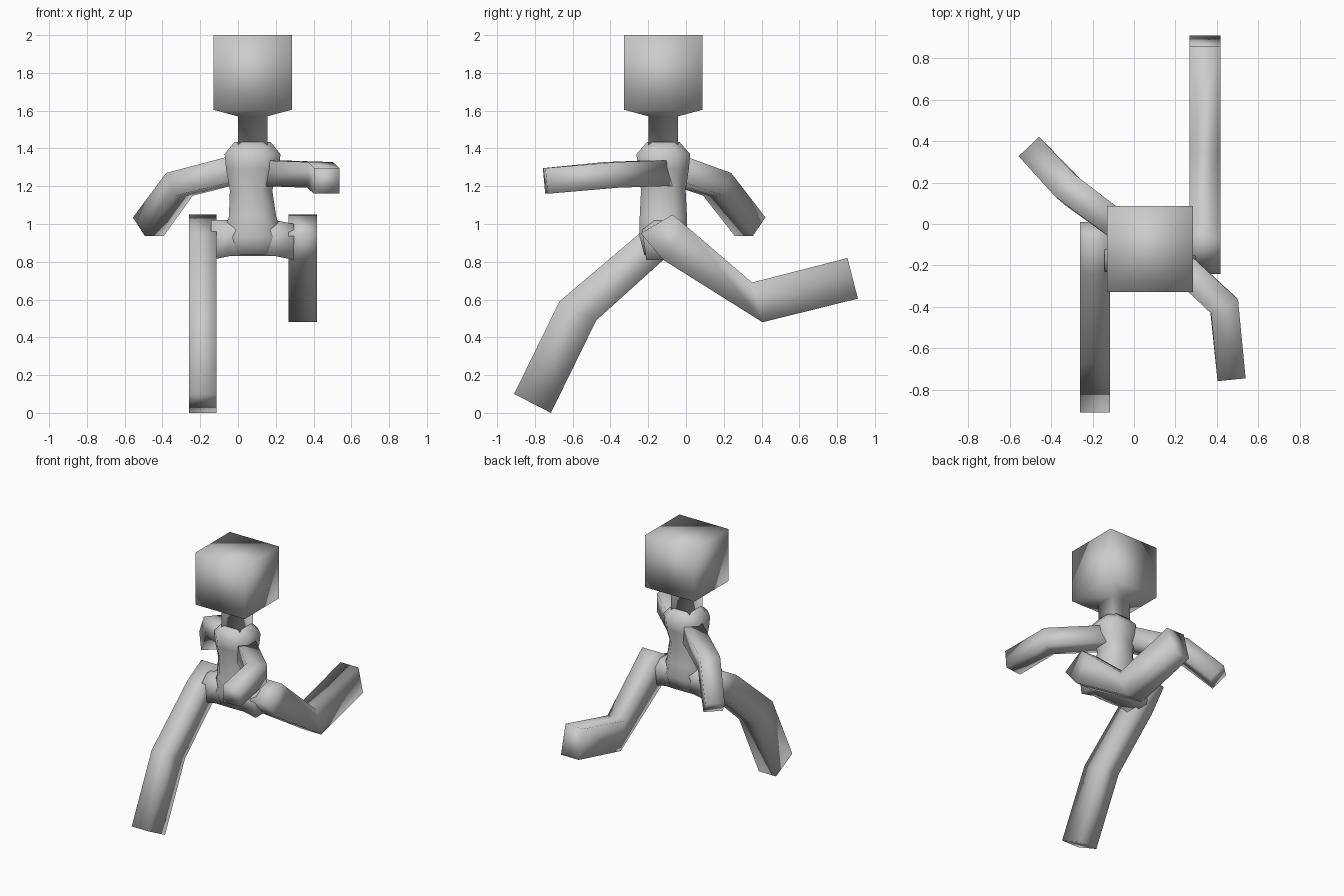
import bpy, bmesh
from mathutils import Vector

if "Cube" in bpy.data.objects:
    bpy.data.objects.remove(bpy.data.objects["Cube"])

CX, CY = 0.077, -0.12   # body axis


def loft(name, rings):
    """Skin a list of equal-length point rings and cap both ends."""
    bm = bmesh.new()
    vs = [[bm.verts.new(p) for p in r] for r in rings]
    n = len(vs[0])
    for a, b in zip(vs, vs[1:]):
        for i in range(n):
            j = (i + 1) % n
            bm.faces.new((a[i], a[j], b[j], b[i]))
    bm.faces.new(vs[0])
    bm.faces.new(vs[-1])
    bmesh.ops.recalc_face_normals(bm, faces=bm.faces)
    me = bpy.data.meshes.new(name)
    bm.to_mesh(me)
    bm.free()
    me.polygons.foreach_set("use_smooth", [True] * len(me.polygons))
    ob = bpy.data.objects.new(name, me)
    bpy.context.collection.objects.link(ob)
    return ob


def square(z, h):
    return [(CX + sx * h, CY + sy * h, z)
            for sx, sy in ((-1, -1), (1, -1), (1, 1), (-1, 1))]


def octagon(z, hx, hy, dx=0.0):
    c = 0.5
    return [(CX + dx + sx * hx, CY + sy * hy, z) for sx, sy in
            ((-c, -1), (c, -1), (1, -c), (1, c), (c, 1), (-c, 1), (-1, c), (-1, -c))]


def leg(name, x0, x1, pairs):
    """pairs: (upper y,z), (lower y,z) outline points along the leg."""
    loft(name, [[(x0, *a), (x1, *a), (x1, *b), (x0, *b)] for a, b in pairs])


def arm(name, pts, h=0.068):
    """Square tube mitred at the elbow."""
    p = [Vector(q) for q in pts]
    d = [(b - a).normalized() for a, b in zip(p, p[1:])]
    rings = []
    for i, q in enumerate(p):
        d0, d1 = d[max(i - 1, 0)], d[min(i, len(d) - 1)]
        t = (d0 + d1).normalized()
        side = t.cross(Vector((0, 0, 1))).normalized()
        up = side.cross(t)
        k = h / max(t.dot(d0), 0.7)
        rings.append([q + side * sx * k + up * sy * h
                      for sx, sy in ((-1, -1), (1, -1), (1, 1), (-1, 1))])
    loft(name, rings)


# Head tapering into the neck
loft("head_and_neck", [square(2.0, 0.208), square(1.605, 0.208),
                       square(1.57, 0.078), square(1.38, 0.078)])

# Torso
loft("torso", [octagon(1.435, 0.095, 0.085), octagon(1.37, 0.148, 0.142),
               octagon(1.29, 0.14, 0.135), octagon(1.18, 0.112, 0.118, -0.008),
               octagon(1.04, 0.125, 0.125), octagon(0.93, 0.16, 0.125),
               octagon(0.835, 0.13, 0.10)])

# Hip crosspiece joining the legs
loft("hips", [[(CX + x, CY - 0.11, top - 0.05), (CX + x, CY - 0.05, top),
               (CX + x, CY + 0.05, top), (CX + x, CY + 0.11, top - 0.05),
               (CX + x, CY + 0.09, low), (CX + x, CY - 0.09, low)]
              for x, top, low in ((-0.22, 1.02, 0.81), (-0.12, 1.02, 0.83),
                                  (0.12, 1.02, 0.83), (0.22, 1.0, 0.81))])

# Legs in a running stride
leg("front_leg", -0.26, -0.115, [((-0.07, 1.05), (0.01, 0.97)),
                                 ((-0.24, 0.955), (-0.12, 0.81)),
                                 ((-0.67, 0.59), (-0.475, 0.49)),
                                 ((-0.91, 0.10), (-0.715, 0.0))])
leg("back_leg", 0.268, 0.418, [((-0.07, 1.05), (-0.24, 0.95)),
                               ((0.0, 0.99), (-0.12, 0.81)),
                               ((0.35, 0.69), (0.405, 0.48)),
                               ((0.855, 0.82), (0.91, 0.605))])

# Arms
arm("back_arm", [(-0.02, -0.05, 1.285), (-0.31, 0.165, 1.21), (-0.475, 0.34, 0.985)])
arm("front_arm", [(0.14, -0.12, 1.27), (0.435, -0.395, 1.26), (0.47, -0.745, 1.228)])
